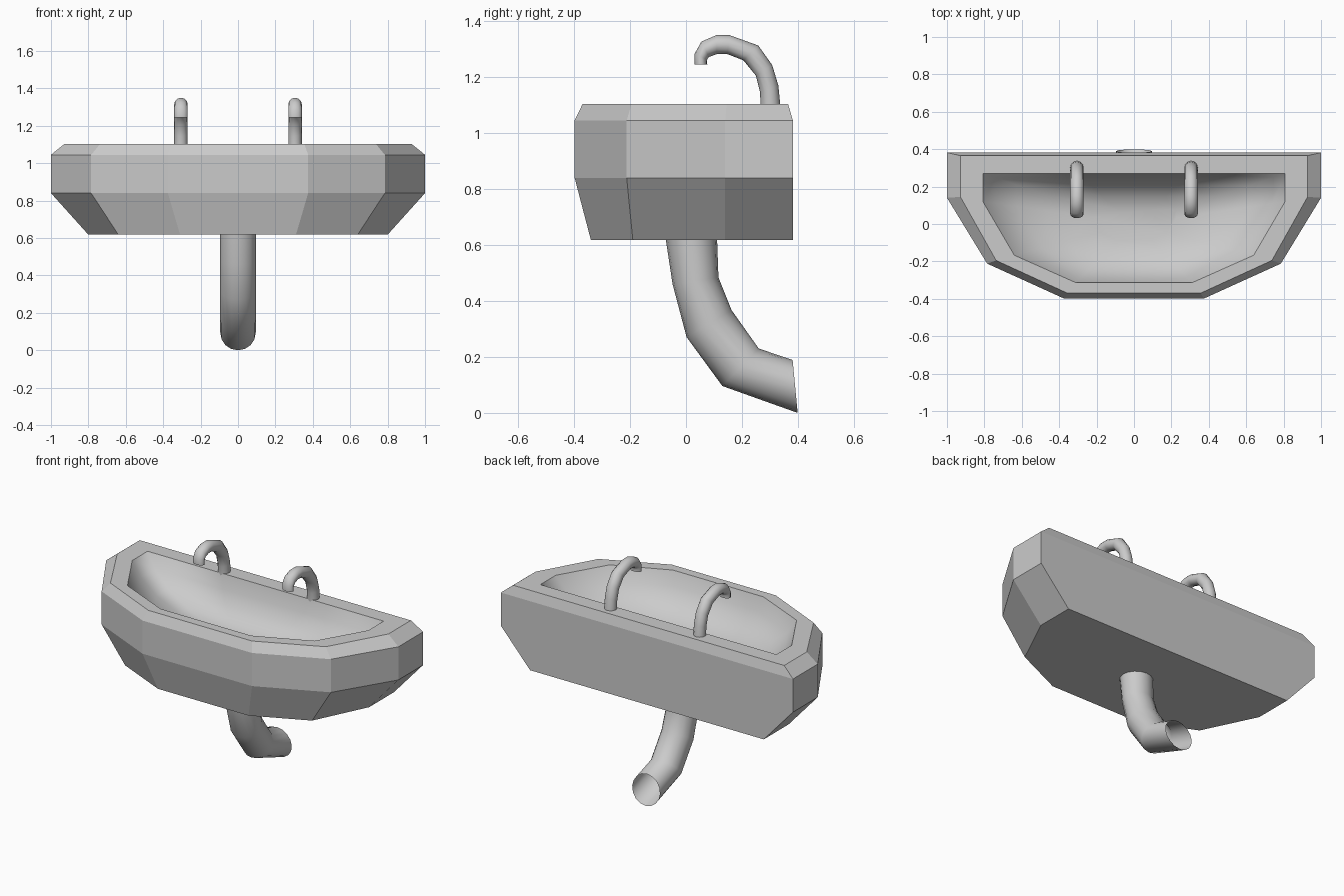
import bpy, bmesh
from math import sin, cos, pi, radians
from mathutils import Vector

if "Cube" in bpy.data.objects:
    bpy.data.objects.remove(bpy.data.objects["Cube"])


def loft(name, rings, cap_start, cap_end, bowl_from=None, angle=35):
    """Skin a list of closed rings; edges above the angle stay sharp."""
    bm = bmesh.new()
    loops = [[bm.verts.new(p) for p in ring] for ring in rings]
    for a, b in zip(loops, loops[1:]):
        n = len(a)
        for i in range(n):
            j = (i + 1) % n
            bm.faces.new((a[i], a[j], b[j], b[i]))
    if cap_start:
        bm.faces.new(loops[0][::-1])
    if cap_end:
        bm.faces.new(loops[-1])
    bmesh.ops.recalc_face_normals(bm, faces=bm.faces[:])
    soft = set()
    if bowl_from is not None:
        for loop in loops[bowl_from:]:
            soft.update(loop)
    for f in bm.faces:
        f.smooth = True
    for e in bm.edges:
        inside = any(v in soft for v in e.verts)
        e.smooth = inside or e.calc_face_angle(0) < radians(angle)
    mesh = bpy.data.meshes.new(name)
    bm.to_mesh(mesh)
    bm.free()
    ob = bpy.data.objects.new(name, mesh)
    bpy.context.collection.objects.link(ob)
    return ob


def outline(half, z):
    """Mirror a right-hand half outline across x = 0."""
    return [(x, y, z) for x, y in half] + [(-x, y, z) for x, y in reversed(half)]


def tube(name, x, pairs, rx, sides, cap_end):
    """Tube through cross-sections given as (outer, inner) points in the YZ plane."""
    rings = []
    for oy, oz, iy, iz in pairs:
        c = Vector((x, (oy + iy) / 2, (oz + iz) / 2))
        v = Vector((0, (oy - iy) / 2, (oz - iz) / 2))
        rings.append([c + v * cos(2 * pi * k / sides) + Vector((rx * sin(2 * pi * k / sides), 0, 0))
                      for k in range(sides)])
    return loft(name, rings, False, cap_end, angle=50)


# Basin: faceted outer shell, bevelled rim and smooth bowl
bottom = [(0.3, 0.382), (0.80, 0.382), (0.80, 0.14), (0.64, -0.19), (0.31, -0.34)]
wide = [(0.3, 0.382), (1.0, 0.382), (1.0, 0.14), (0.785, -0.212), (0.375, -0.398)]
top = [(0.3, 0.365), (0.928, 0.365), (0.928, 0.145), (0.737, -0.195), (0.355, -0.37)]
rim = [(0.3, 0.27), (0.808, 0.27), (0.808, 0.12), (0.64, -0.167), (0.31, -0.314)]
rings = [outline(bottom, 0.618), outline(wide, 0.84), outline(wide, 1.045),
         outline(top, 1.103), outline(rim, 1.103)]
for s, z in [(0.92, 1.02), (0.77, 0.945), (0.55, 0.89), (0.28, 0.865)]:
    rings.append(outline([(x * s, y * s) for x, y in rim], z))
loft("basin", rings, True, True, bowl_from=5, angle=10)

# Drain pipe, open at the wall end
tube("drain_pipe", 0, [
    (-0.073, 0.625, 0.111, 0.625), (-0.048, 0.46, 0.116, 0.484),
    (0.002, 0.271, 0.163, 0.367), (0.13, 0.096, 0.26, 0.23),
    (0.399, 0.0, 0.381, 0.189)], 0.095, 16, False)

# Pair of curved taps
for side, x in (("left", -0.305), ("right", 0.305)):
    tube(side + "_tap", x, [
        (0.338, 1.09, 0.266, 1.09), (0.33, 1.17, 0.265, 1.145),
        (0.308, 1.243, 0.25, 1.205), (0.258, 1.313, 0.205, 1.26),
        (0.155, 1.35, 0.148, 1.282), (0.109, 1.35, 0.110, 1.282),
        (0.055, 1.327, 0.082, 1.272), (0.031, 1.284, 0.075, 1.262),
        (0.031, 1.245, 0.076, 1.245)], 0.036, 12, True)
